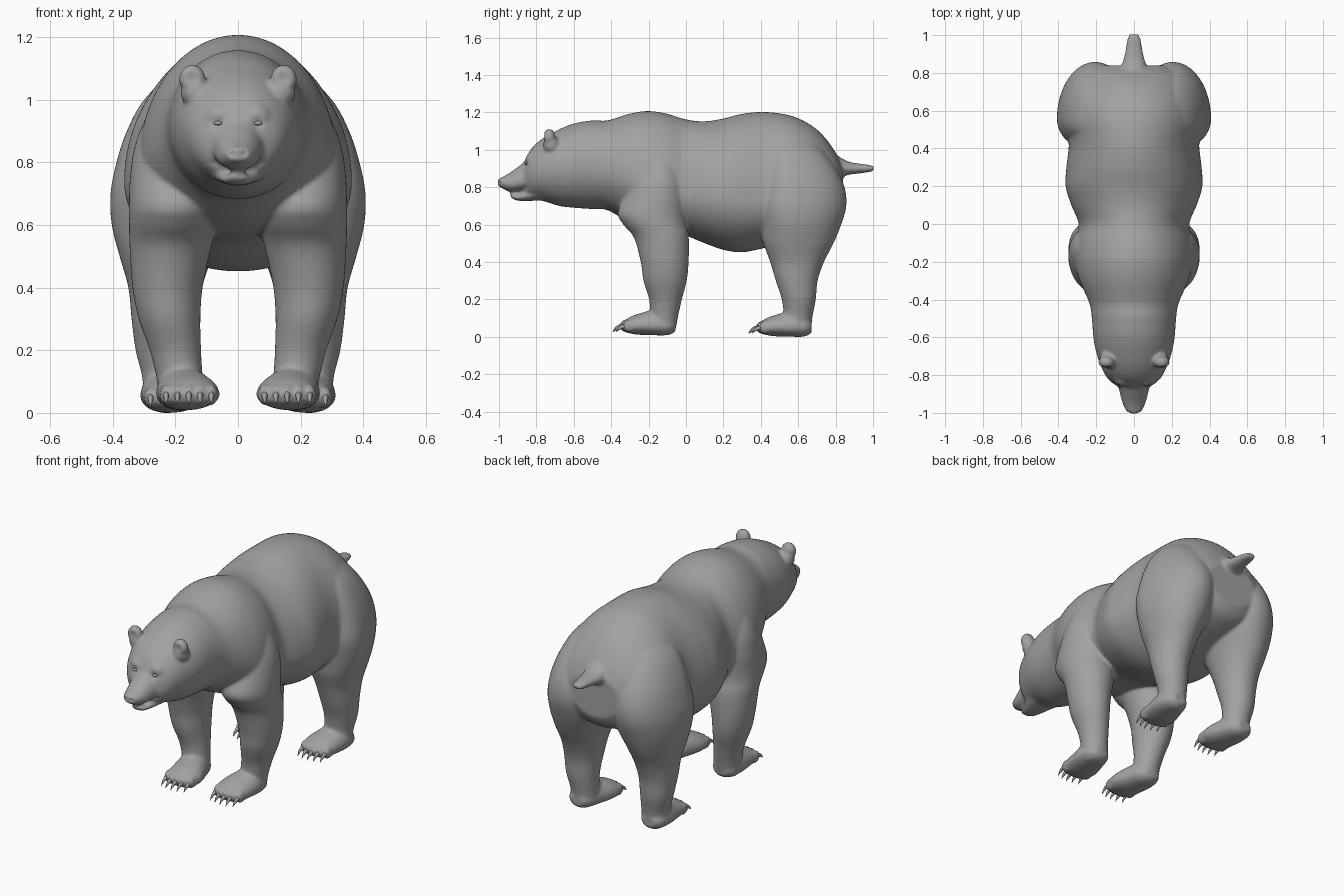
import bpy, bmesh, math
from mathutils import Vector

if "Cube" in bpy.data.objects:
    bpy.data.objects.remove(bpy.data.objects["Cube"])

fur = bpy.data.materials.new("grey_fur")
fur.diffuse_color = (0.36, 0.36, 0.36, 1)
fur.use_nodes = True
fur.node_tree.nodes["Principled BSDF"].inputs["Base Color"].default_value = fur.diffuse_color
N = 72


def spline(rows, steps=6):
    """Catmull-Rom interpolation of section rows."""
    out = []
    for i in range(len(rows) - 1):
        p0, p1, p2, p3 = (rows[max(0, min(len(rows) - 1, i + k))] for k in (-1, 0, 1, 2))
        for s in range(steps):
            t = s / steps
            out.append([0.5 * (2 * b + (c - a) * t + (2 * a - 5 * b + 4 * c - d) * t * t
                               + (3 * b - a - 3 * c + d) * t ** 3)
                        for a, b, c, d in zip(p0, p1, p2, p3)])
    return out + [list(rows[-1])]


def finish(bm, name):
    bmesh.ops.recalc_face_normals(bm, faces=bm.faces)
    me = bpy.data.meshes.new(name)
    bm.to_mesh(me)
    bm.free()
    me.materials.append(fur)
    ob = bpy.data.objects.new(name, me)
    bpy.context.collection.objects.link(ob)
    for p in me.polygons:
        p.use_smooth = True
    return ob


def add_loft(bm, rows, axis, side=1, offset=(0, 0, 0), n=N):
    """Rows are (t, x0, x1, low, mid, high); t runs along the axis."""
    rings = []
    for t, x0, x1, lo, mid, hi in spline(rows):
        ring = []
        for k in range(n):
            a = 2 * math.pi * k / n
            x = (x0 + x1) / 2 + (x1 - x0) / 2 * math.cos(a)
            v = mid + math.sin(a) * ((hi - mid) if math.sin(a) > 0 else (mid - lo))
            co = Vector((x, t, v) if axis == 'y' else (x, v, t)) + Vector(offset)
            co.x *= side
            ring.append(bm.verts.new(co))
        rings.append(ring)
    for r, q in zip(rings, rings[1:]):
        for k in range(n):
            bm.faces.new((r[k], r[(k + 1) % n], q[(k + 1) % n], q[k]))
    bm.faces.new(rings[0])
    bm.faces.new(rings[-1])


def loft(name, rows, axis, side=1, offset=(0, 0, 0)):
    bm = bmesh.new()
    add_loft(bm, rows, axis, side, offset)
    return finish(bm, name)


def ball(name, loc, scale):
    bm = bmesh.new()
    bmesh.ops.create_uvsphere(bm, u_segments=20, v_segments=12, radius=1)
    for v in bm.verts:
        v.co = Vector(loc) + Vector(a * b for a, b in zip(v.co, scale))
    return finish(bm, name)


def central(rows):
    """(y, half width, low, mid, high) sections on the centre line."""
    return [(y, -w, w, lo, mid, hi) for y, w, lo, mid, hi in rows]


def limb(rows, bias):
    """(z, x0, x1, y0, y1) sections of a leg; bias moves the widest point of the upper leg."""
    out = []
    for z, a, b, c, d in rows:
        f = .5 + (bias - .5) * max(0, min(1, (z - .35) / .3))
        out.append((z, a, b, c, c + f * (d - c), d))
    return out


# Head, neck and trunk
torso = central([
    (-.875, .055, .80, .86, .92), (-.855, .095, .755, .86, .957), (-.82, .138, .738, .88, 1.015),
    (-.76, .172, .725, .9, 1.065), (-.68, .2, .70, .905, 1.108), (-.6, .215, .69, .91, 1.14),
    (-.5, .223, .683, .91, 1.157), (-.42, .236, .677, .9, 1.157), (-.3, .288, .61, .85, 1.193),
    (-.2, .315, .575, .8, 1.207), (-.1, .312, .56, .78, 1.192), (0, .293, .54, .76, 1.162),
    (.1, .332, .5, .75, 1.152), (.2, .362, .465, .74, 1.167), (.3, .358, .452, .73, 1.192),
    (.42, .345, .475, .72, 1.202), (.55, .352, .51, .75, 1.185), (.65, .33, .54, .77, 1.143),
    (.73, .29, .565, .78, 1.08), (.8, .24, .60, .8, .985), (.84, .16, .66, .8, .9)])
muzzle = central([
    (-1.005, .026, .806, .825, .843), (-.985, .044, .795, .825, .853), (-.95, .06, .778, .82, .872),
    (-.9, .074, .777, .825, .907), (-.85, .083, .79, .84, .945), (-.79, .09, .80, .85, .99)])
jaw = central([
    (-.938, .025, .746, .754, .762), (-.91, .042, .73, .746, .764),
    (-.87, .058, .726, .75, .775), (-.79, .09, .728, .77, .82)])
tail = central([
    (.79, .085, .83, .90, .98), (.83, .068, .85, .90, .957), (.87, .057, .866, .90, .936),
    (.92, .045, .872, .90, .927), (.97, .038, .879, .90, .92), (1.004, .026, .886, .90, .914)])
front_leg = limb([
    (1.05, .12, .22, -.19, -.09), (.95, .10, .29, -.25, -.05), (.85, .08, .33, -.29, -.015),
    (.75, .07, .345, -.33, -.002), (.66, .06, .348, -.365, 0), (.6, .065, .348, -.335, .003),
    (.53, .085, .346, -.278, .015), (.4, .113, .337, -.242, .014), (.3, .12, .317, -.227, .004),
    (.2, .118, .282, -.197, -.022), (.12, .113, .262, -.19, -.04), (.05, .11, .25, -.18, -.055),
    (.015, .13, .23, -.16, -.085)], .55)
hind_leg = limb([
    (1.1, .05, .2, .47, .64), (1.0, .05, .30, .43, .73), (.9, .03, .355, .41, .80),
    (.8, .01, .388, .395, .848), (.7, .01, .407, .385, .857), (.6, .03, .403, .40, .83),
    (.5, .08, .378, .415, .789), (.4, .115, .35, .45, .738), (.3, .136, .34, .48, .704),
    (.2, .148, .327, .512, .694), (.12, .15, .307, .52, .679), (.05, .15, .30, .5, .665),
    (.01, .175, .28, .52, .635)], .36)
paw = [
    (-.335, .085, .225, .03, .055, .08), (-.3, .063, .25, .018, .055, .106),
    (-.24, .06, .256, .01, .06, .127), (-.16, .085, .262, .008, .06, .145),
    (-.09, .11, .25, .01, .06, .12), (-.055, .14, .22, .03, .06, .09)]

parts = [loft("torso", torso, 'y'), loft("muzzle", muzzle, 'y'),
         loft("jaw", jaw, 'y'), loft("tail", tail, 'y')]
paw_offsets = ((0, 0, 0), (.05, .727, -.008))
toe_x = [.085 + .036 * i for i in range(5)]


def toe_y(i):
    return -.318 + .009 * (i - 2) ** 2 / 2


for side in (-1, 1):
    parts.append(loft("front_leg", front_leg, 'z', side))
    parts.append(loft("hind_leg", hind_leg, 'z', side))
    # Ears: rim ball with a wide base
    parts.append(ball("ear", (side * .146, -.732, 1.066), (.043, .034, .047)))
    parts.append(ball("ear_base", (side * .135, -.72, 1.025), (.05, .045, .05)))
    # Soft brow blended into the forehead
    parts.append(ball("brow", (side * .055, -.81, .945), (.055, .05, .045)))
    for off in paw_offsets:
        parts.append(loft("paw", paw, 'y', side, off))
        for i, x in enumerate(toe_x):
            parts.append(ball("toe", (side * (x + off[0]), toe_y(i) + off[1], .058 + off[2]),
                              (.021, .038, .035)))

# Fuse all body parts into one smooth skin
bm = bmesh.new()
for ob in parts:
    bm.from_mesh(ob.data)
    bpy.data.objects.remove(ob)
body = finish(bm, "fused_parts")
rm = body.modifiers.new("fuse", 'REMESH')
rm.mode = 'VOXEL'
rm.voxel_size = .0085
sm = body.modifiers.new("soften", 'SMOOTH')
sm.factor = .5
sm.iterations = 7
mesh = bpy.data.meshes.new_from_object(body.evaluated_get(bpy.context.evaluated_depsgraph_get()))
bpy.data.objects.remove(body)
skin = bmesh.new()
skin.from_mesh(mesh)

# Carved details: (centre, radius, push) for ear hollows, eye sockets, nostrils and mouth line
dents = []
for s in (-1, 1):
    dents.append(((s * .146, -.765, 1.068), .02, (0, .012, 0)))
    dents.append(((s * .062, -.865, .925), .018, (0, .01, 0)))
    dents.append(((s * .02, -1.0, .826), .009, (-s * .003, .012, 0)))
    for i in range(9):
        f = i / 8
        dents.append(((s * (.045 + .05 * f), -.925 + .11 * f, .768 + .045 * f), .009,
                      (-s * .005, .002, 0)))
for c, r, push in dents:
    c, push = Vector(c), Vector(push)
    for v in skin.verts:
        d2 = (v.co - c).length_squared
        if d2 < 9 * r * r:
            v.co += push * math.exp(-d2 / (r * r))
finish(skin, "bear_body")

# Eyes
for s in (-1, 1):
    ball("eye", (s * .064, -.853, .925), (.014, .01, .007))

# Curved claws on every toe
claw = [(-.025, .011, -.008, .0, .014), (-.045, .009, -.014, -.003, .009),
        (-.065, .005, -.023, -.014, -.006), (-.078, .0008, -.031, -.03, -.029)]
bm = bmesh.new()
for side in (-1, 1):
    for off in paw_offsets:
        for i, x in enumerate(toe_x):
            add_loft(bm, central(claw), 'y', side,
                     (x + off[0], toe_y(i) + off[1] + .003, .056 + off[2]), 10)
finish(bm, "claws")
